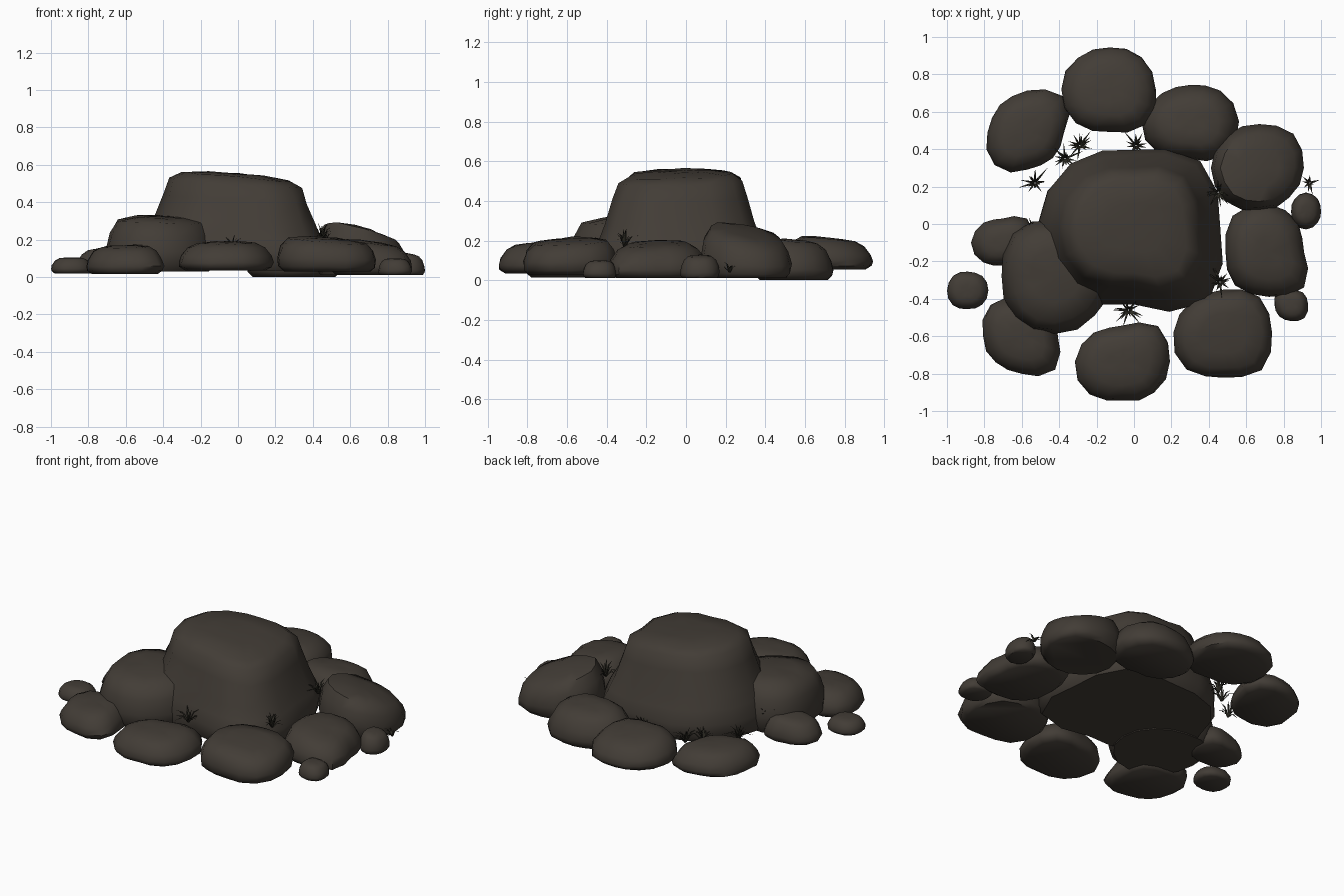
import bpy, bmesh, math, random
from mathutils import Vector

if "Cube" in bpy.data.objects:
    bpy.data.objects.remove(bpy.data.objects["Cube"])

random.seed(7)


def material(name, rgb):
    m = bpy.data.materials.new(name)
    m.diffuse_color = (*rgb, 1.0)
    m.use_nodes = True
    m.node_tree.nodes["Principled BSDF"].inputs["Base Color"].default_value = m.diffuse_color
    return m


STONE = material("dark brown stone", (0.055, 0.046, 0.037))
GRASS = material("dark dry grass", (0.026, 0.024, 0.017))

# Vertical profiles: (height fraction, outline scale)
SLAB = [(0.0, 0.84), (0.12, 0.97), (0.28, 1.0), (0.52, 0.95), (0.8, 0.81), (0.95, 0.6), (0.99, 0.3)]
BOX = [(0.0, 0.88), (0.14, 0.98), (0.38, 1.0), (0.68, 0.93), (0.91, 0.79), (0.985, 0.45)]
PEAK = [(0.0, 0.95), (0.07, 0.99), (0.2, 1.0), (0.35, 0.94), (0.5, 0.87),
        (0.74, 0.775), (0.9, 0.71), (0.97, 0.59), (0.995, 0.3)]
SIDES = 16


def finish(name, bm, mat, smooth=True):
    bmesh.ops.recalc_face_normals(bm, faces=bm.faces)
    mesh = bpy.data.meshes.new(name)
    bm.to_mesh(mesh)
    bm.free()
    mesh.materials.append(mat)
    ob = bpy.data.objects.new(name, mesh)
    bpy.context.collection.objects.link(ob)
    if smooth:
        bpy.ops.object.select_all(action='DESELECT')
        ob.select_set(True)
        bpy.context.view_layer.objects.active = ob
        bpy.ops.object.shade_smooth_by_angle(angle=math.radians(48))
    return ob


def radius_at(radii, f):
    """Smooth periodic interpolation of the outline radii."""
    n = len(radii)
    i = int(math.floor(f))
    t = f - i
    a, b, c, d = (radii[(i + k) % n] for k in (-1, 0, 1, 2))
    return b + 0.5 * t * (c - a + t * (2 * a - 5 * b + 4 * c - d + t * (3 * (b - c) + d - a)))


def rock(name, x, y, z0, z1, radii, profile=SLAB, tilt=(0, 0), rough=0.02):
    """Loft a stone from eight plan radii (counter-clockwise from +x)."""
    bm = bmesh.new()
    rings = []
    for t, s in profile:
        ring = []
        for k in range(SIDES):
            a = 2 * math.pi * k / SIDES
            r = radius_at(radii, 8 * k / SIDES) * s
            r *= 1 + random.uniform(-rough, rough)
            dx, dy = r * math.cos(a), r * math.sin(a)
            z = z0 + (z1 - z0) * t + t * (dx * tilt[0] + dy * tilt[1])
            z += random.uniform(-0.8, 0.8) * rough * (z1 - z0) * (t > 0)
            ring.append(bm.verts.new((x + dx, y + dy, z)))
        rings.append(ring)
    for lo, hi in zip(rings, rings[1:]):
        for k in range(SIDES):
            j = (k + 1) % SIDES
            bm.faces.new((lo[k], lo[j], hi[j], hi[k]))
    bm.faces.new(rings[0][::-1])
    top = bm.verts.new((x, y, z1))
    for k in range(SIDES):
        bm.faces.new((rings[-1][k], rings[-1][(k + 1) % SIDES], top))
    return finish(name, bm, STONE)


def tuft(name, x, y, z, size=0.11, blades=18):
    """Spray of thin bent grass blades."""
    bm = bmesh.new()
    for i in range(blades):
        a = 2 * math.pi * (i + random.uniform(-0.6, 0.6)) / blades
        out = Vector((math.cos(a), math.sin(a), 0))
        side = Vector((-out.y, out.x, 0)) * 0.006
        lean = random.uniform(0.2, 0.9)
        length = size * random.uniform(0.6, 1.15)
        base = Vector((x, y, z)) + out * 0.003
        mid = base + out * length * lean * 0.45 + Vector((0, 0, length * (1 - 0.45 * lean) * 0.65))
        tip = base + out * length * lean + Vector((0, 0, length * (1.05 - 0.8 * lean)))
        v = [bm.verts.new(p) for p in (base - side, base + side, mid + side * 0.8, mid - side * 0.8, tip)]
        bm.faces.new(v[:4])
        bm.faces.new((v[3], v[2], v[4]))
    return finish(name, bm, GRASS, smooth=False)


# Central boulder and its large neighbour
rock("main_boulder", 0, -0.015, 0.035, 0.553, [.46, .5, .41, .48, .52, .5, .42, .56], PEAK, (-0.08, 0.02), 0.014)
rock("left_boulder", -0.42, -0.28, 0.03, 0.325, [.3, .3, .3, .33, .29, .31, .31, .3], BOX, (-0.03, 0.05))

# Ring of flat stones
rock("back_stone", -0.13, 0.72, 0.055, 0.215, [.25, .245, .22, .24, .26, .26, .23, .27], SLAB, (0, -0.1))
rock("back_left_stone", -0.57, 0.49, 0.03, 0.175, [.2, .27, .22, .21, .21, .25, .2, .19])
rock("back_right_stone", 0.3, 0.55, 0.0, 0.205, [.26, .23, .19, .21, .26, .24, .2, .26], SLAB, (0, -0.1))
rock("right_back_stone", 0.67, 0.3, 0.01, 0.25, [.24, .26, .23, .25, .26, .25, .23, .23], BOX, (-0.28, -0.2))
rock("right_stone", 0.72, -0.15, 0.01, 0.19, [.19, .22, .26, .27, .23, .25, .24, .27], SLAB, (-0.15, 0.02))
rock("front_right_stone", 0.48, -0.58, 0.03, 0.21, [.26, .27, .23, .24, .27, .28, .24, .28], BOX, (-0.08, 0.05))
rock("front_stone", -0.06, -0.735, 0.035, 0.19, [.25, .27, .19, .22, .26, .25, .21, .24], SLAB, (0, 0.04))
rock("front_left_stone", -0.6, -0.6, 0.015, 0.17, [.19, .22, .2, .24, .21, .2, .2, .25], SLAB, (0.03, 0.05))
rock("left_stone", -0.7, -0.1, 0.02, 0.16, [.16, .18, .13, .15, .17, .15, .12, .15], SLAB, (0.1, 0))

# Small pebbles on the outside
rock("left_pebble", -0.89, -0.355, 0.02, 0.105, [.11, .11, .1, .11, .11, .11, .1, .11])
rock("front_right_pebble", 0.84, -0.43, 0.01, 0.1, [.09, .09, .08, .1, .09, .09, .09, .1])
rock("right_pebble", 0.92, 0.07, 0.01, 0.125, [.08, .09, .1, .09, .08, .09, .1, .09], SLAB, (-0.2, 0))

# Grass growing in the gaps
for i, p in enumerate([(-0.29, 0.42, 0.07), (-0.37, 0.35, 0.07), (0.01, 0.42, 0.07),
                       (-0.53, 0.22, 0.08), (-0.54, -0.02, 0.12), (-0.03, -0.46, 0.13),
                       (0.46, -0.31, 0.17), (0.45, 0.17, 0.2)]):
    tuft(f"grass_tuft_{i + 1}", *p)
tuft("small_grass_tuft", 0.94, 0.22, 0.04, 0.07, 10)
